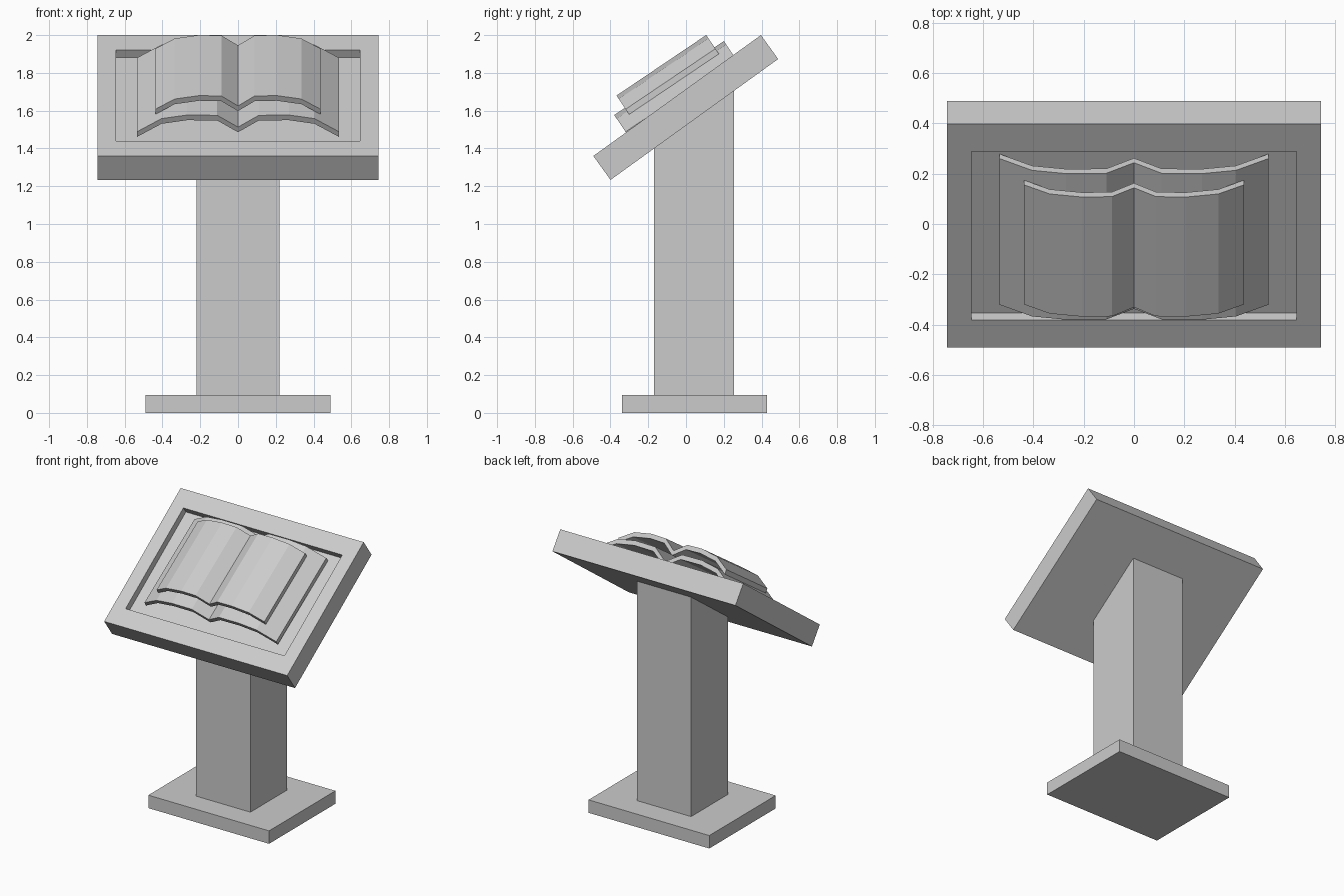
import bpy, bmesh
from math import radians
from mathutils import Vector

if "Cube" in bpy.data.objects:
    bpy.data.objects.remove(bpy.data.objects["Cube"])


def finish(name, bm, loc=(0, 0, 0), tilt=0):
    bmesh.ops.recalc_face_normals(bm, faces=bm.faces)
    mesh = bpy.data.meshes.new(name)
    bm.to_mesh(mesh)
    bm.free()
    ob = bpy.data.objects.new(name, mesh)
    ob.location = loc
    ob.rotation_euler.x = radians(tilt)
    bpy.context.collection.objects.link(ob)
    return ob


def prism(name, pts, sweep, **place):
    """Sweep a closed 3D outline along a vector."""
    bm = bmesh.new()
    a = [bm.verts.new(p) for p in pts]
    b = [bm.verts.new(Vector(p) + Vector(sweep)) for p in pts]
    bm.faces.new(a)
    bm.faces.new(b)
    n = len(pts)
    for i in range(n):
        j = (i + 1) % n
        bm.faces.new((a[i], a[j], b[j], b[i]))
    return finish(name, bm, **place)


def side_prism(name, half_width, yz):
    return prism(name, [(-half_width, y, z) for y, z in yz], (2 * half_width, 0, 0))


# Foot plate and slant-topped column
side_prism("base", 0.49, [(-0.34, 0), (0.43, 0), (0.43, 0.095), (-0.34, 0.095)])
side_prism("column", 0.22, [(-0.17, 0.095), (0.255, 0.095), (0.255, 1.71), (-0.17, 1.405)])

# Tilted board with a shallow recess in its top face
bm = bmesh.new()
bmesh.ops.create_cube(bm, size=1)
for v in bm.verts:
    v.co = (v.co.x * 1.486, v.co.y * 1.094, (v.co.z - 0.5) * 0.156)
bm.faces.ensure_lookup_table()
top = max(bm.faces, key=lambda f: f.calc_center_median().z)
bmesh.ops.inset_region(bm, faces=[top], thickness=0.1)
for v in top.verts:
    v.co.x = 0.645 if v.co.x > 0 else -0.645
    v.co.y = 0.413 if v.co.y > 0 else -0.413
floor = bmesh.ops.extrude_discrete_faces(bm, faces=[top])["faces"][0]
for v in floor.verts:
    v.co.z -= 0.05
finish("board", bm, loc=(0, -0.047, 1.68), tilt=35.8)


# Open book: two curved page sheets, each a mirrored profile swept up the slope
def sheet(name, half, length, loc, thick=0.033):
    upper = [(-x, h) for x, h in reversed(half)] + half[1:]
    outline = upper + [(x, h - thick) for x, h in reversed(upper)]
    prism(name, [(x, 0, h) for x, h in outline], (0, length, 0), loc=loc, tilt=34)


sheet("book_cover",
      [(0, -0.077), (0.11, -0.002), (0.27, 0), (0.405, -0.023), (0.535, -0.107)],
      0.70, (0, -0.38, 1.577))
sheet("book_pages",
      [(0, -0.066), (0.088, -0.003), (0.205, 0), (0.335, -0.022), (0.437, -0.087)],
      0.573, (0, -0.368, 1.68))
